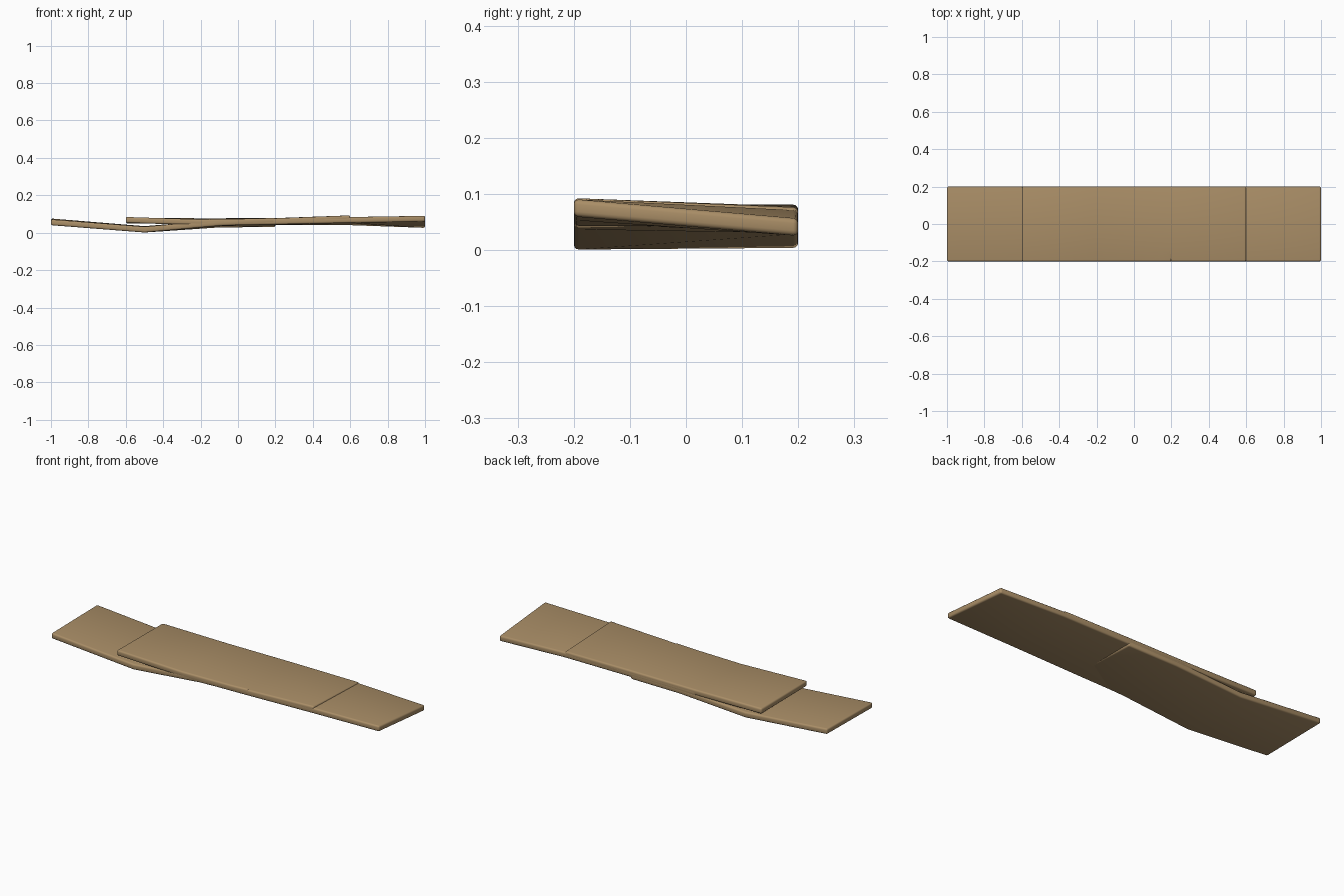
import bpy
import bmesh

if "Cube" in bpy.data.objects:
    bpy.data.objects.remove(bpy.data.objects["Cube"])

THICKNESS = 0.031
HALF_WIDTH = 0.2

wood = bpy.data.materials.new("tan_wood")
wood.use_nodes = True
tan = (0.40, 0.27, 0.135, 1)
wood.diffuse_color = tan
wood.node_tree.nodes["Principled BSDF"].inputs["Base Color"].default_value = tan


def make_plank(name, stations):
    """Warped plank; each station is x, underside height at front, at back."""
    bm = bmesh.new()
    rings = []
    for x, front, back in stations:
        corners = ((-HALF_WIDTH, front), (HALF_WIDTH, back),
                   (HALF_WIDTH, back + THICKNESS), (-HALF_WIDTH, front + THICKNESS))
        rings.append([bm.verts.new((x, y, z)) for y, z in corners])
    for a, b in zip(rings, rings[1:]):
        for i in range(4):
            j = (i + 1) % 4
            bm.faces.new((a[i], a[j], b[j], b[i]))
    bm.faces.new(rings[0])
    bm.faces.new(rings[-1])
    bmesh.ops.recalc_face_normals(bm, faces=bm.faces)
    mesh = bpy.data.meshes.new(name)
    bm.to_mesh(mesh)
    bm.free()
    mesh.materials.append(wood)
    plank = bpy.data.objects.new(name, mesh)
    bpy.context.collection.objects.link(plank)

    # Softened rims
    bevel = plank.modifiers.new("soft_rim", "BEVEL")
    bevel.width = 0.009
    bevel.segments = 3
    bevel.limit_method = "ANGLE"
    bevel.angle_limit = 1.0
    for polygon in mesh.polygons:
        polygon.use_smooth = True
    return plank


# Three overlapping planks, each shifted along the walkway
make_plank("right_plank", [(-1, 0.040, 0.045), (-0.5, 0.001, 0.004),
                           (-0.1, 0.037, 0.028), (0.2, 0.049, 0.030)])
make_plank("left_plank", [(-0.2, 0.037, 0.040), (0.2, 0.044, 0.040),
                          (0.6, 0.053, 0.040), (1, 0.060, 0.025)])
make_plank("top_plank", [(-0.6, 0.053, 0.050), (-0.2, 0.040, 0.046),
                         (0.2, 0.046, 0.047), (0.6, 0.062, 0.045)])
